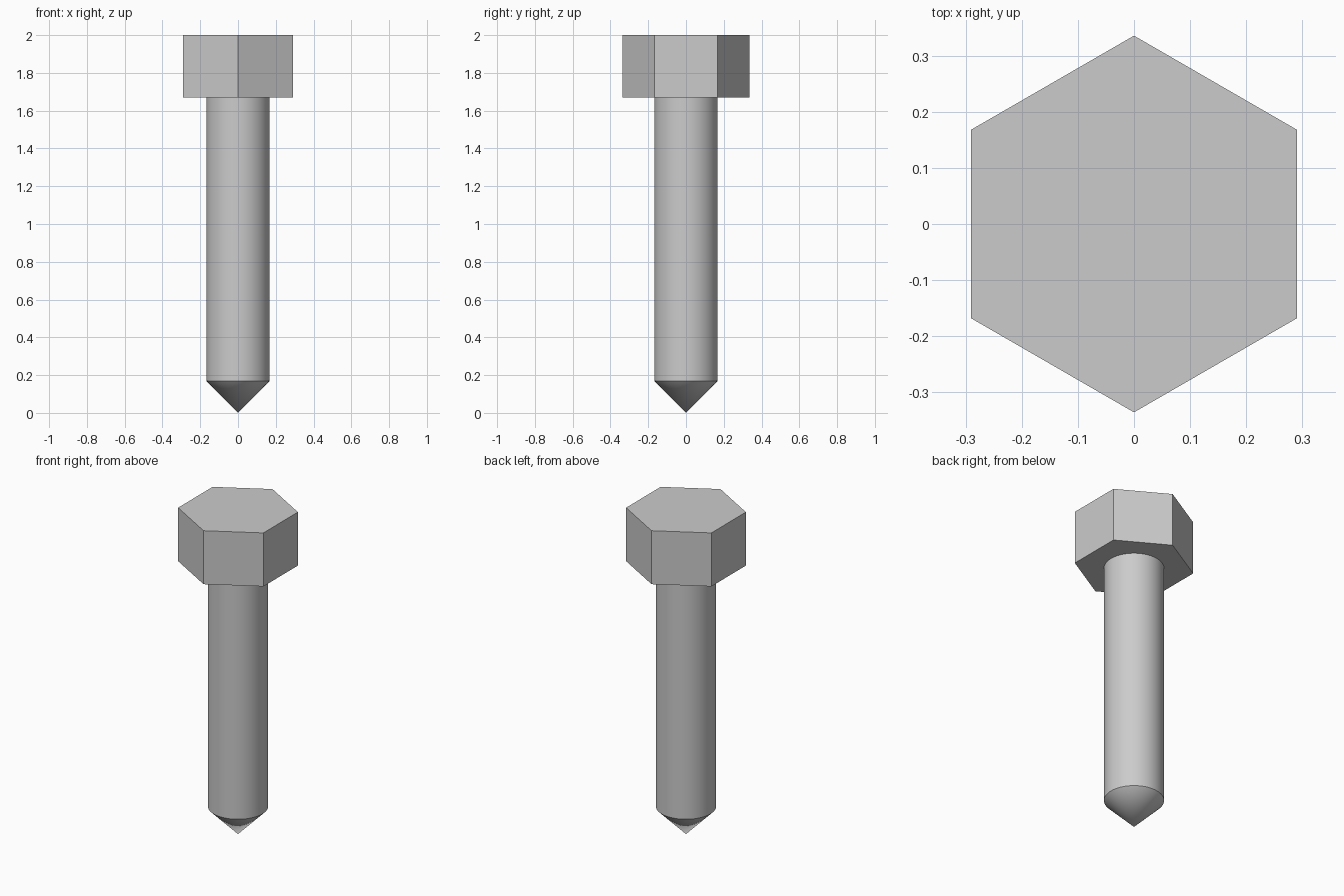
import bpy
import math

cube = bpy.data.objects.get("Cube")
if cube:
    bpy.data.objects.remove(cube, do_unlink=True)

SHAFT_RADIUS = 0.168
HEAD_RADIUS = 0.336
TIP_TOP = 0.17
HEAD_BOTTOM = 1.67
TOP = 2.0

steel = bpy.data.materials.new("light grey steel")
steel.use_nodes = True
colour = (0.6, 0.6, 0.6, 1.0)
steel.diffuse_color = colour
steel.node_tree.nodes["Principled BSDF"].inputs["Base Color"].default_value = colour


def add_part(name, sides, low_radius, high_radius, low, high, fill="NGON", turn=0.0):
    """Upright prism or cone between two heights."""
    bpy.ops.mesh.primitive_cone_add(
        vertices=sides, radius1=low_radius, radius2=high_radius,
        depth=high - low, end_fill_type=fill,
        location=(0, 0, (low + high) / 2), rotation=(0, 0, turn))
    part = bpy.context.object
    part.name = name
    part.data.materials.append(steel)
    return part


# Hexagonal head with corners to the front and back
add_part("head", 6, HEAD_RADIUS, HEAD_RADIUS, HEAD_BOTTOM, TOP)

# Round shaft and pointed tip
shaft = add_part("shaft", 64, SHAFT_RADIUS, SHAFT_RADIUS, TIP_TOP, HEAD_BOTTOM, "NOTHING")
tip = add_part("tip", 64, 0, SHAFT_RADIUS, 0, TIP_TOP, "NOTHING")
for part in (shaft, tip):
    bpy.ops.object.select_all(action="DESELECT")
    part.select_set(True)
    bpy.context.view_layer.objects.active = part
    bpy.ops.object.shade_smooth_by_angle(angle=math.radians(30))
